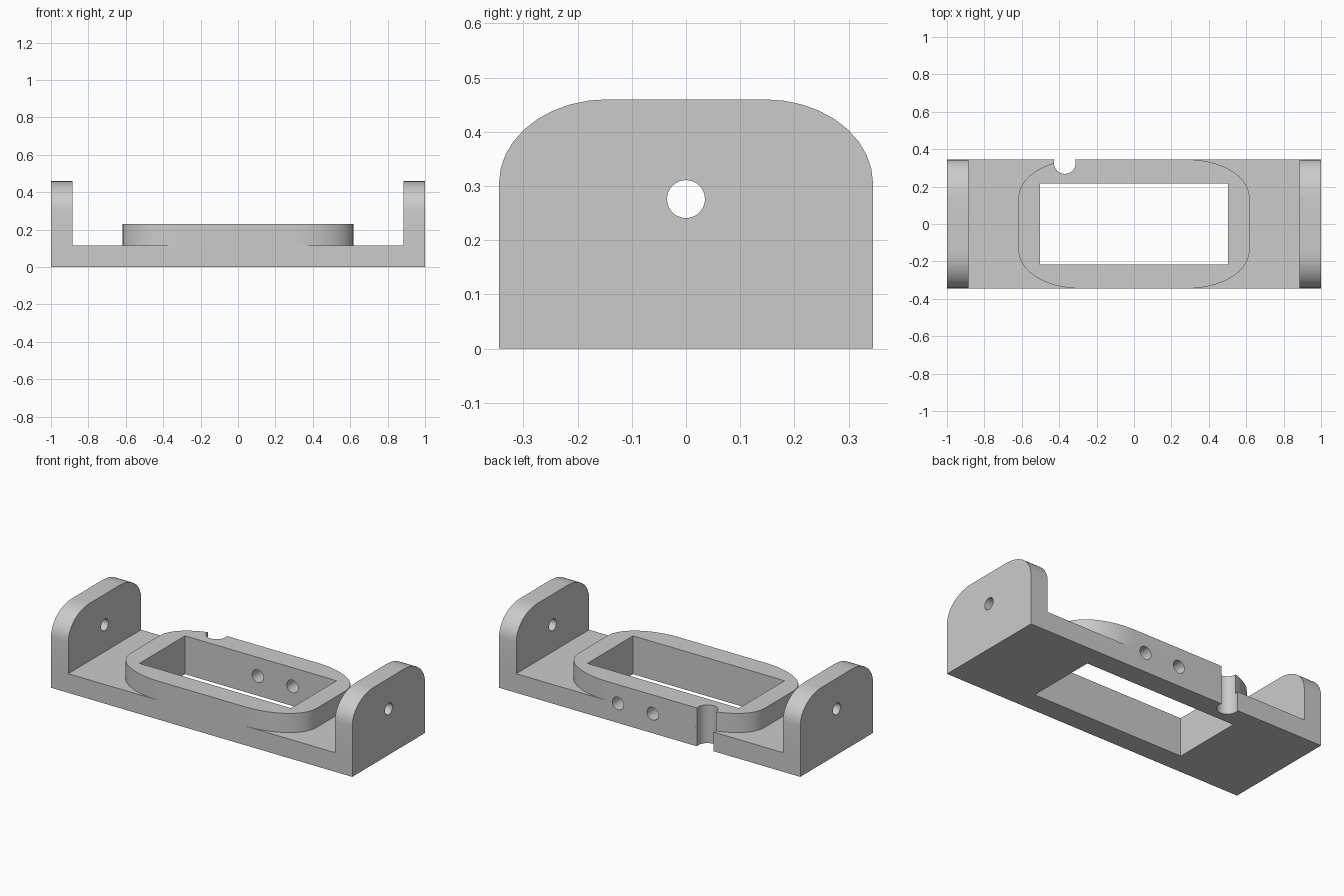
import bpy, bmesh
from math import sin, cos, pi

if "Cube" in bpy.data.objects:
    bpy.data.objects.remove(bpy.data.objects["Cube"], do_unlink=True)

HALF_Y, BASE_Z, COLLAR_Z, WALL_Z, INNER_X = 0.345, 0.115, 0.23, 0.46, 0.885

grey = bpy.data.materials.new("light grey")
grey.use_nodes = True
colour = (0.6, 0.6, 0.6, 1)
grey.diffuse_color = colour
grey.node_tree.nodes["Principled BSDF"].inputs["Base Color"].default_value = colour


def prism(name, outline, low, high, axis):
    """Extrude a 2D outline from low to high along x, y or z."""
    place = {"x": lambda u, v, w: (w, u, v),
             "y": lambda u, v, w: (u, w, v),
             "z": lambda u, v, w: (u, v, w)}[axis]
    bm = bmesh.new()
    ends = [[bm.verts.new(place(u, v, w)) for u, v in outline] for w in (low, high)]
    for end in ends:
        bm.faces.new(end)
    n = len(outline)
    for i in range(n):
        j = (i + 1) % n
        bm.faces.new((ends[0][i], ends[0][j], ends[1][j], ends[1][i]))
    bmesh.ops.recalc_face_normals(bm, faces=bm.faces)
    mesh = bpy.data.meshes.new(name)
    bm.to_mesh(mesh)
    bm.free()
    mesh.materials.append(grey)
    obj = bpy.data.objects.new(name, mesh)
    bpy.context.collection.objects.link(obj)
    return obj


def arc(u, v, ru, rv, start, end, steps):
    """Points along an elliptical arc, angles in radians."""
    angles = [start + (end - start) * i / steps for i in range(steps + 1)]
    return [(u + ru * cos(a), v + rv * sin(a)) for a in angles]


def circle(u, v, r):
    return arc(u, v, r, r, 0, 2 * pi, 32)[:-1]


def rectangle(hu, hv):
    return [(-hu, -hv), (hu, -hv), (hu, hv), (-hu, hv)]


def combine(target, other, operation):
    """Apply a boolean and discard the helper."""
    mod = target.modifiers.new(other.name, "BOOLEAN")
    mod.object, mod.operation, mod.solver = other, operation, "EXACT"
    bpy.context.view_layer.objects.active = target
    bpy.ops.object.modifier_apply(modifier=mod.name)
    bpy.data.objects.remove(other, do_unlink=True)


# Base plate
bracket = prism("bracket", rectangle(1, HALF_Y), 0, BASE_Z, "z")

# End walls with rounded upper corners
wall = ([(-HALF_Y, 0), (HALF_Y, 0)]
        + arc(0.145, 0.305, 0.2, 0.155, 0, pi / 2, 9)
        + arc(-0.145, 0.305, 0.2, 0.155, pi / 2, pi, 9))
for low, high in ((-1, -INNER_X), (INNER_X, 1)):
    combine(bracket, prism("end_wall", wall, low, high, "x"), "UNION")

# Raised collar with elliptical corners, flush with the long sides
collar = []
for k, (sx, sy) in enumerate(((1, 1), (-1, 1), (-1, -1), (1, -1))):
    collar += arc(sx * 0.288, sy * 0.14, 0.33, HALF_Y - 0.14,
                  k * pi / 2, (k + 1) * pi / 2, 10)
combine(bracket, prism("collar", collar, 0, COLLAR_Z, "z"), "UNION")

# Rectangular window through collar and base
combine(bracket, prism("window", rectangle(0.503, 0.216), -0.1, 0.4, "z"), "DIFFERENCE")

# Pivot holes through both end walls
for low, high in ((-1.1, -0.8), (0.8, 1.1)):
    combine(bracket, prism("pivot_hole", circle(0, 0.276, 0.035), low, high, "x"), "DIFFERENCE")

# Pair of screw holes through the back side only
for x in (-0.02, 0.21):
    combine(bracket, prism("screw_hole", circle(x, 0.117, 0.038), 0.1, 0.5, "y"), "DIFFERENCE")

# Cable notch in the back edge
combine(bracket, prism("cable_notch", circle(-0.37, 0.326, 0.058), -0.1, 0.4, "z"), "DIFFERENCE")

# Smooth the curves, keep the corners sharp
bpy.ops.object.select_all(action="DESELECT")
bracket.select_set(True)
bpy.context.view_layer.objects.active = bracket
bpy.ops.object.shade_smooth_by_angle(angle=pi / 6)
